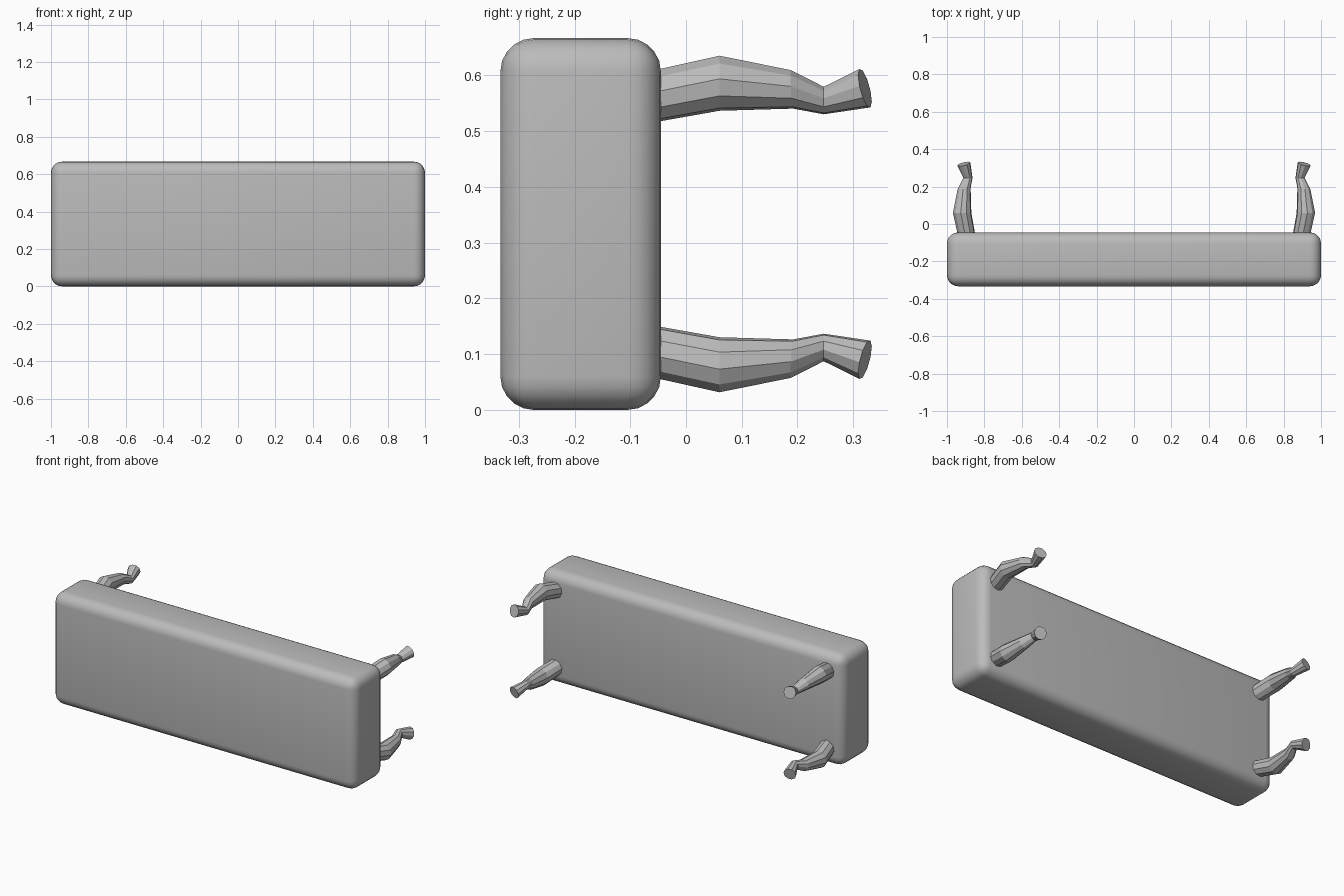
import bpy, bmesh, math
from mathutils import Vector

if "Cube" in bpy.data.objects:
    bpy.data.objects.remove(bpy.data.objects["Cube"])

grey = bpy.data.materials.new("plain grey")
grey.diffuse_color = (0.5, 0.5, 0.5, 1)
grey.use_nodes = True
grey.node_tree.nodes["Principled BSDF"].inputs["Base Color"].default_value = grey.diffuse_color


def add_object(name, bm):
    bmesh.ops.recalc_face_normals(bm, faces=bm.faces)
    mesh = bpy.data.meshes.new(name)
    bm.to_mesh(mesh)
    bm.free()
    mesh.materials.append(grey)
    ob = bpy.data.objects.new(name, mesh)
    bpy.context.collection.objects.link(ob)
    return ob


# Cushion: thick slab standing on its long edge, with rounded edges
bm = bmesh.new()
bmesh.ops.create_cube(bm, size=1)
for v in bm.verts:
    v.co = Vector((v.co.x * 2, v.co.y * 0.288 - 0.189, v.co.z * 0.667 + 0.3335))
bmesh.ops.bevel(bm, geom=bm.edges[:], offset=0.06, segments=5,
                profile=0.5, affect='EDGES')
cushion = add_object("cushion", bm)
bpy.context.view_layer.objects.active = cushion
cushion.select_set(True)
bpy.ops.object.shade_smooth_by_angle(angle=math.radians(35))

# Curved legs: (y, inset from both slab edges, radius, tilt towards the corner)
RINGS = [(-0.07, 0.107, 0.047, 0), (0.06, 0.081, 0.050, 0),
         (0.19, 0.092, 0.035, 4), (0.247, 0.112, 0.025, 0),
         (0.321, 0.090, 0.036, 20)]
SIDES = 10


def leg(name, sx, sz):
    bm = bmesh.new()
    out = Vector((sx, 0, sz)).normalized()
    side = Vector((sx, 0, -sz)).normalized()
    loops = []
    for y, inset, r, tilt in RINGS:
        t = math.radians(tilt)
        centre = Vector((sx * (1 - inset), y, 0.3335 + sz * (0.3335 - inset)))
        axis = out * math.cos(t) - Vector((0, math.sin(t), 0))
        loops.append([bm.verts.new(centre
                                   + axis * r * math.cos(math.tau * i / SIDES)
                                   + side * r * math.sin(math.tau * i / SIDES))
                      for i in range(SIDES)])
    for a, b in zip(loops, loops[1:]):
        for i in range(SIDES):
            j = (i + 1) % SIDES
            bm.faces.new((a[i], a[j], b[j], b[i]))
    bm.faces.new(loops[0])
    bm.faces.new(loops[-1])
    add_object(name, bm)


for sx, xname in ((-1, "left"), (1, "right")):
    for sz, zname in ((-1, "lower"), (1, "upper")):
        leg(f"{zname}_{xname}_leg", sx, sz)
